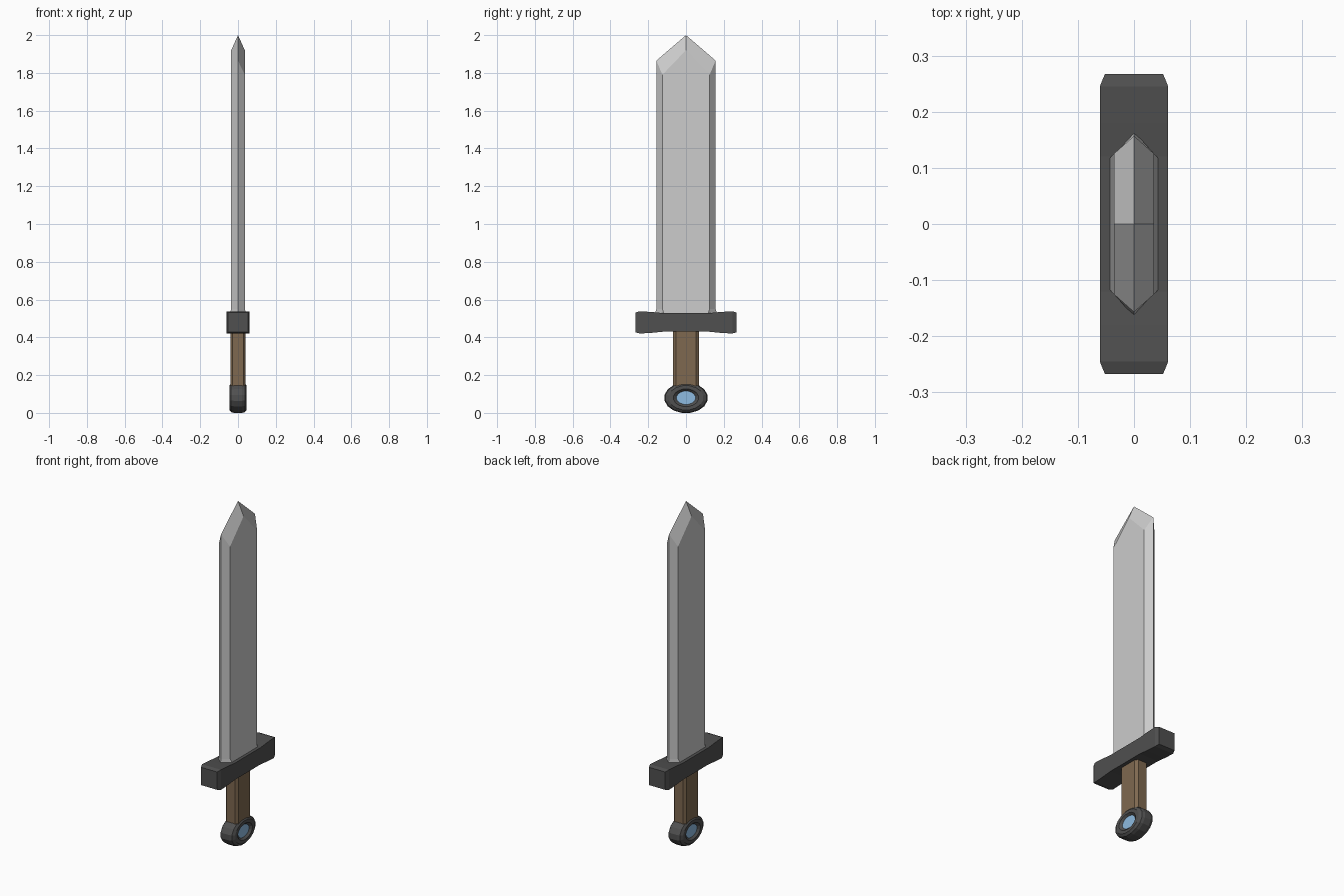
import bpy, bmesh, math

if "Cube" in bpy.data.objects:
    bpy.data.objects.remove(bpy.data.objects["Cube"])


def material(name, rgb):
    m = bpy.data.materials.new(name)
    m.diffuse_color = (*rgb, 1)
    m.use_nodes = True
    m.node_tree.nodes["Principled BSDF"].inputs["Base Color"].default_value = m.diffuse_color
    return m


DARK = material("dark_metal", (0.08, 0.08, 0.08))
WOOD = material("brown_grip", (0.21, 0.14, 0.08))
BLUE = material("blue_gem", (0.27, 0.5, 0.75))


def loft(name, rings, mat=None):
    """Skin a list of equal-length closed rings and cap both ends."""
    bm = bmesh.new()
    loops = [[bm.verts.new(p) for p in ring] for ring in rings]
    n = len(loops[0])
    for a, b in zip(loops, loops[1:]):
        for i in range(n):
            j = (i + 1) % n
            bm.faces.new((a[i], a[j], b[j], b[i]))
    bm.faces.new(loops[0][::-1])
    bm.faces.new(loops[-1])
    bmesh.ops.recalc_face_normals(bm, faces=bm.faces)
    me = bpy.data.meshes.new(name)
    bm.to_mesh(me)
    bm.free()
    ob = bpy.data.objects.new(name, me)
    bpy.context.collection.objects.link(ob)
    if mat:
        me.materials.append(mat)
    return ob


# Blade: side outline, central cutting-edge outline, side outline
def blade_outline(x, foot_x, foot_y, y, shoulder, tip):
    half = [(foot_x, foot_y, 0.52), (x, y, 0.55), (x, y, shoulder)]
    return half + [(x, 0, tip)] + [(px, -py, pz) for px, py, pz in half[::-1]]


loft("blade", [blade_outline(-0.036, -0.045, 0.115, 0.125, 1.79, 1.92),
               blade_outline(0, 0, 0.165, 0.157, 1.865, 2.0),
               blade_outline(0.036, 0.045, 0.115, 0.125, 1.79, 1.92)])

# Crossguard: rectangular sections along y, flaring at the ends
half_guard = [(0.267, 0.052, 0.052), (0.245, 0.061, 0.059),
              (0.18, 0.061, 0.055), (0.12, 0.061, 0.049)]
sections = half_guard + [(-y, x, z) for y, x, z in half_guard[::-1]]
loft("crossguard", [[(sx * x, y, 0.479 + sz * z)
                     for sx, sz in ((-1, -1), (1, -1), (1, 1), (-1, 1))]
                    for y, x, z in sections], DARK)

# Grip: chamfered rectangular bar
corner = [(0.04, 0.053), (0.028, 0.068)]
octagon = (corner + [(-x, y) for x, y in corner[::-1]]
           + [(-x, -y) for x, y in corner] + [(x, -y) for x, y in corner[::-1]])
loft("grip", [[(x, y, z) for x, y in octagon] for z in (0.13, 0.44)], WOOD)


# Pommel: oval disc across x with a recess on each side
def oval(x, s, n=16):
    return [(x, 0.116 * s * math.cos(math.tau * (i + 0.5) / n),
             0.08 + 0.0815 * s * math.sin(math.tau * (i + 0.5) / n)) for i in range(n)]


half_pommel = [(0.03, 0.4), (0.046, 0.58), (0.046, 0.8), (0.036, 0.95), (0.02, 1.0)]
loft("pommel", [oval(-x, s) for x, s in half_pommel]
     + [oval(x, s) for x, s in half_pommel[::-1]], DARK)

# Gem showing in both pommel recesses
loft("gem", [oval(-0.036, 0.44), oval(0.036, 0.44)], BLUE)
